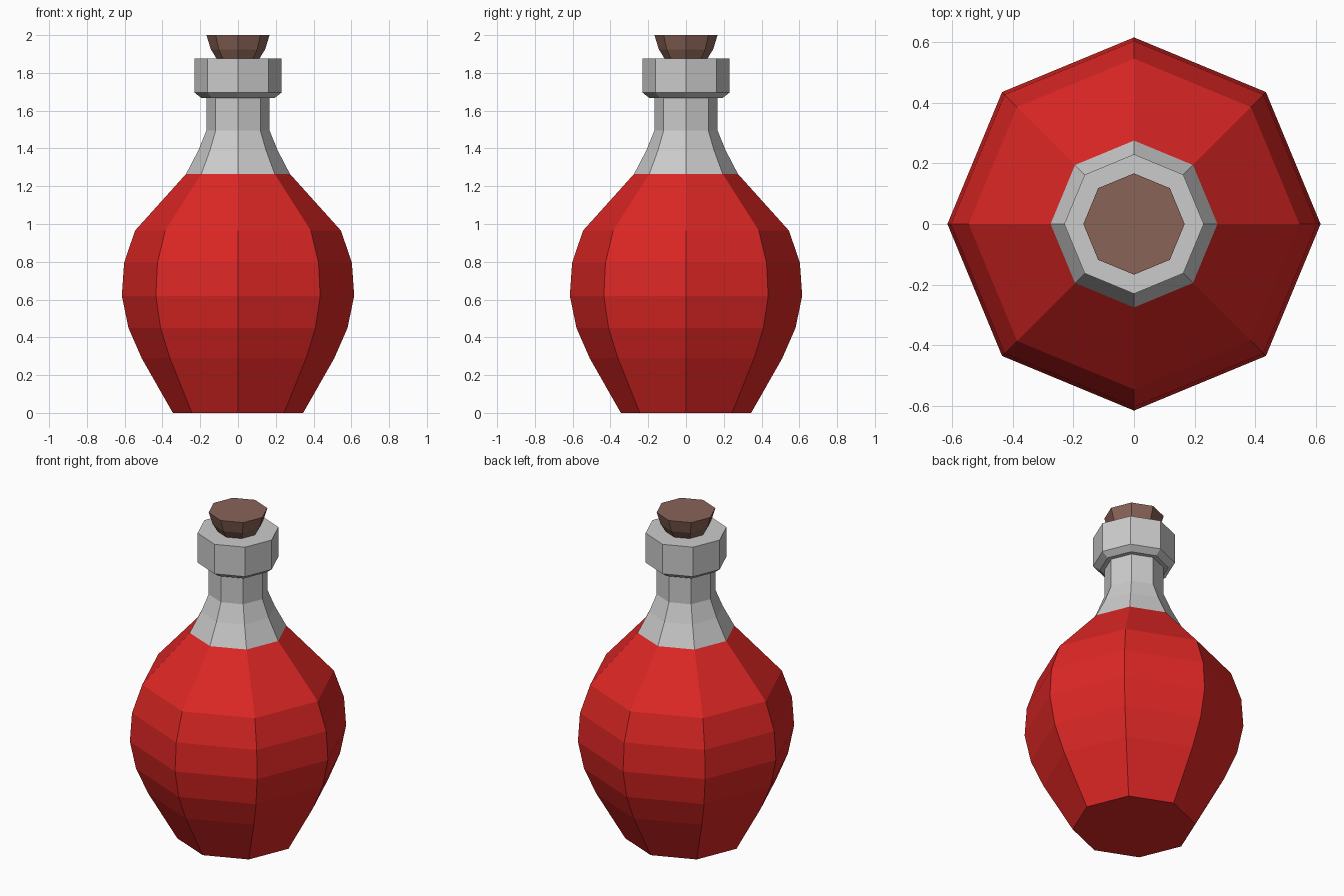
import bpy, bmesh, math

if "Cube" in bpy.data.objects:
    bpy.data.objects.remove(bpy.data.objects["Cube"])

SIDES = 8


def material(name, color):
    m = bpy.data.materials.new(name)
    m.diffuse_color = color
    m.use_nodes = True
    m.node_tree.nodes["Principled BSDF"].inputs["Base Color"].default_value = m.diffuse_color
    return m


def lathe(name, profile, mat=None, cap_bottom=False, cap_top=False):
    """Revolve (radius, height) points into a flat-faced octagonal shell."""
    bm = bmesh.new()
    rings = [[bm.verts.new((r * math.cos(2 * math.pi * i / SIDES),
                            r * math.sin(2 * math.pi * i / SIDES), z))
              for i in range(SIDES)] for r, z in profile]
    for a, b in zip(rings, rings[1:]):
        for i in range(SIDES):
            j = (i + 1) % SIDES
            bm.faces.new((a[i], a[j], b[j], b[i]))
    if cap_bottom:
        bm.faces.new(rings[0][::-1])
    if cap_top:
        bm.faces.new(rings[-1])
    mesh = bpy.data.meshes.new(name)
    bm.to_mesh(mesh)
    bm.free()
    if mat:
        mesh.materials.append(mat)
    obj = bpy.data.objects.new(name, mesh)
    bpy.context.collection.objects.link(obj)
    return obj


red = material("red_liquid", (0.72, 0.02, 0.018, 1))
brown = material("cork_brown", (0.25, 0.125, 0.095, 1))

# Liquid-filled round body
lathe("liquid_body", [(0.345, 0), (0.51, 0.29), (0.58, 0.45), (0.615, 0.62),
                      (0.603, 0.795), (0.545, 0.965), (0.275, 1.265)],
      red, cap_bottom=True)

# Clear shoulder, neck and thick lip, closed across the mouth
lathe("glass_neck", [(0.275, 1.265), (0.21, 1.39), (0.167, 1.495), (0.167, 1.667),
                     (0.193, 1.667), (0.23, 1.695), (0.23, 1.877)],
      cap_top=True)

# Tapered cork stopper
lathe("cork", [(0.11, 1.87), (0.144, 1.925), (0.167, 2.0)],
      brown, cap_top=True)
